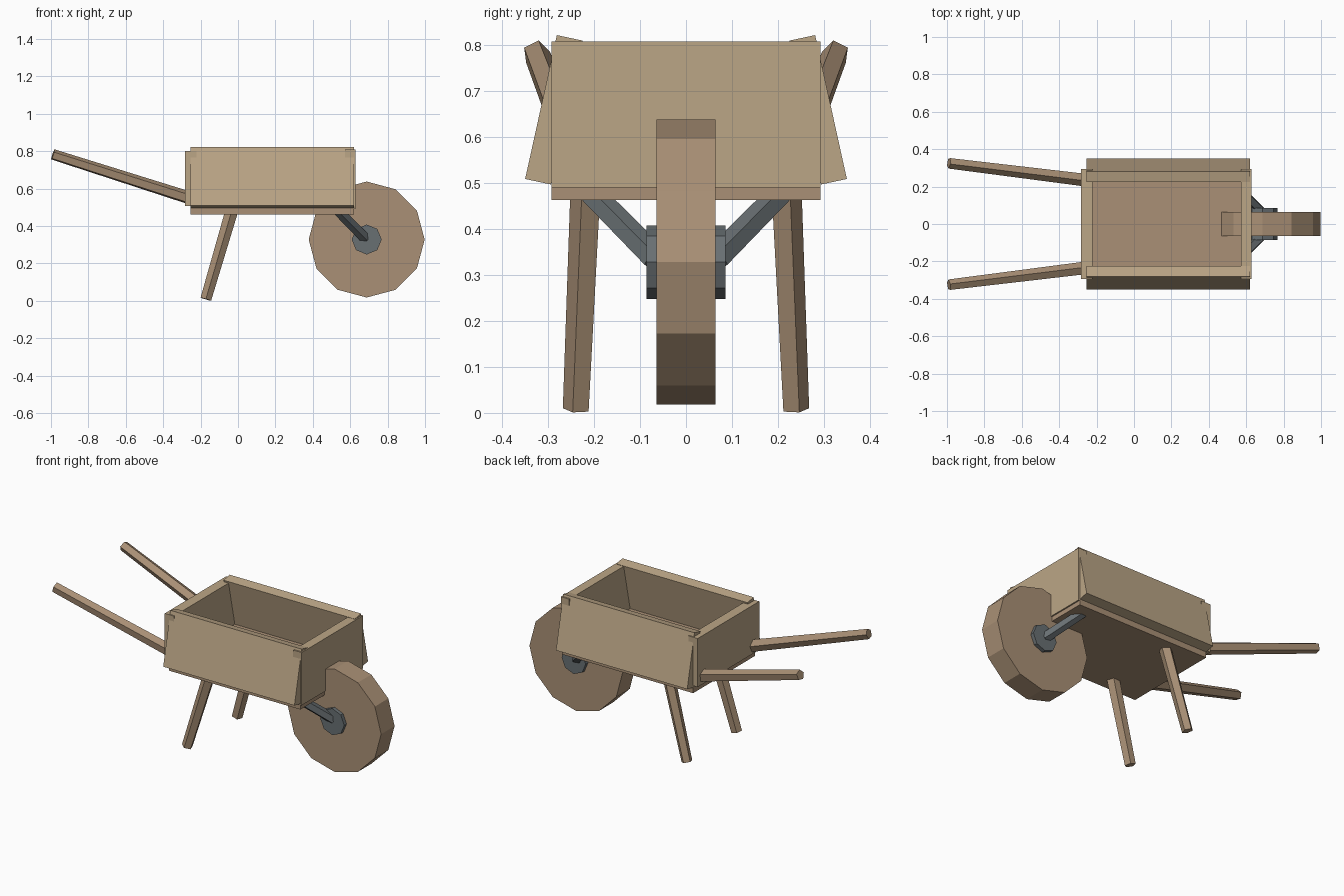
import bpy, bmesh, math
from mathutils import Vector

if "Cube" in bpy.data.objects:
    bpy.data.objects.remove(bpy.data.objects["Cube"])


def material(name, rgb):
    m = bpy.data.materials.new(name)
    m.diffuse_color = (*rgb, 1)
    m.use_nodes = True
    m.node_tree.nodes["Principled BSDF"].inputs["Base Color"].default_value = m.diffuse_color
    return m


LIGHT = material("light_wood", (0.50, 0.38, 0.24))
WOOD = material("wood", (0.40, 0.28, 0.18))
METAL = material("iron", (0.14, 0.16, 0.17))


def finish(name, bm, mat, mirror=False):
    bmesh.ops.recalc_face_normals(bm, faces=bm.faces)
    me = bpy.data.meshes.new(name)
    bm.to_mesh(me)
    bm.free()
    me.materials.append(mat)
    ob = bpy.data.objects.new(name, me)
    bpy.context.collection.objects.link(ob)
    if mirror:
        mod = ob.modifiers.new("mirror", "MIRROR")
        mod.use_axis = (False, True, False)
        mod.use_mirror_merge = False
    return ob


def loft(name, rings, mat, mirror=False):
    """Close two matching rings of points into a solid."""
    bm = bmesh.new()
    a, b = [[bm.verts.new(p) for p in ring] for ring in rings]
    n = len(a)
    for i in range(n):
        j = (i + 1) % n
        bm.faces.new((a[i], a[j], b[j], b[i]))
    bm.faces.new(a[::-1])
    bm.faces.new(b)
    return finish(name, bm, mat, mirror)


def board(name, x0, x1, section, mat, mirror=False):
    """Extrude a (y, z) section along x."""
    return loft(name, [[(x, y, z) for y, z in section] for x in (x0, x1)], mat, mirror)


def rect(w, z0, z1):
    return [(-w, z0), (w, z0), (w, z1), (-w, z1)]


def rod(name, p0, p1, r0, r1, hint, mat, sides=5, mirror=True):
    """Tapered rod whose first corner points towards hint."""
    p0, p1 = Vector(p0), Vector(p1)
    d = (p1 - p0).normalized()
    h = Vector(hint)
    u = (h - d * h.dot(d)).normalized()
    v = d.cross(u)
    angles = [2 * math.pi * i / sides for i in range(sides)]
    rings = [[p + r * (u * math.cos(a) + v * math.sin(a)) for a in angles]
             for p, r in ((p0, r0), (p1, r1))]
    return loft(name, rings, mat, mirror)


# Tray: floor, end boards and inward-leaning sides
board("tray_floor", -0.253, 0.621, rect(0.293, 0.463, 0.53), WOOD)
board("tray_front_board", 0.573, 0.629, rect(0.293, 0.490, 0.808), LIGHT)
board("tray_back_board", -0.283, -0.222, rect(0.293, 0.508, 0.800), LIGHT)
board("tray_side_boards", -0.253, 0.621,
      [(0.350, 0.509), (0.281, 0.822), (0.225, 0.810), (0.294, 0.497)], LIGHT, True)

# Handles and legs
rod("handles", (-0.25, 0.235, 0.546), (-0.99, 0.326, 0.782), 0.036, 0.030, (0, -0.14, 1), WOOD)
rod("legs", (-0.028, 0.215, 0.50), (-0.172, 0.237, 0.009), 0.036, 0.031, (0, 1, 0), WOOD)

# Wheel, hub and struts
rod("wheel", (0.688, -0.064, 0.328), (0.688, 0.064, 0.328), 0.31, 0.31, (1, 0, 0), WOOD, 12, False)
rod("hub", (0.688, -0.086, 0.328), (0.688, 0.086, 0.328), 0.08, 0.08, (1, 0, 0), METAL, 8, False)
rod("wheel_struts", (0.68, 0.066, 0.335), (0.515, 0.229, 0.50), 0.03, 0.027, (0, 1, 0), METAL)
